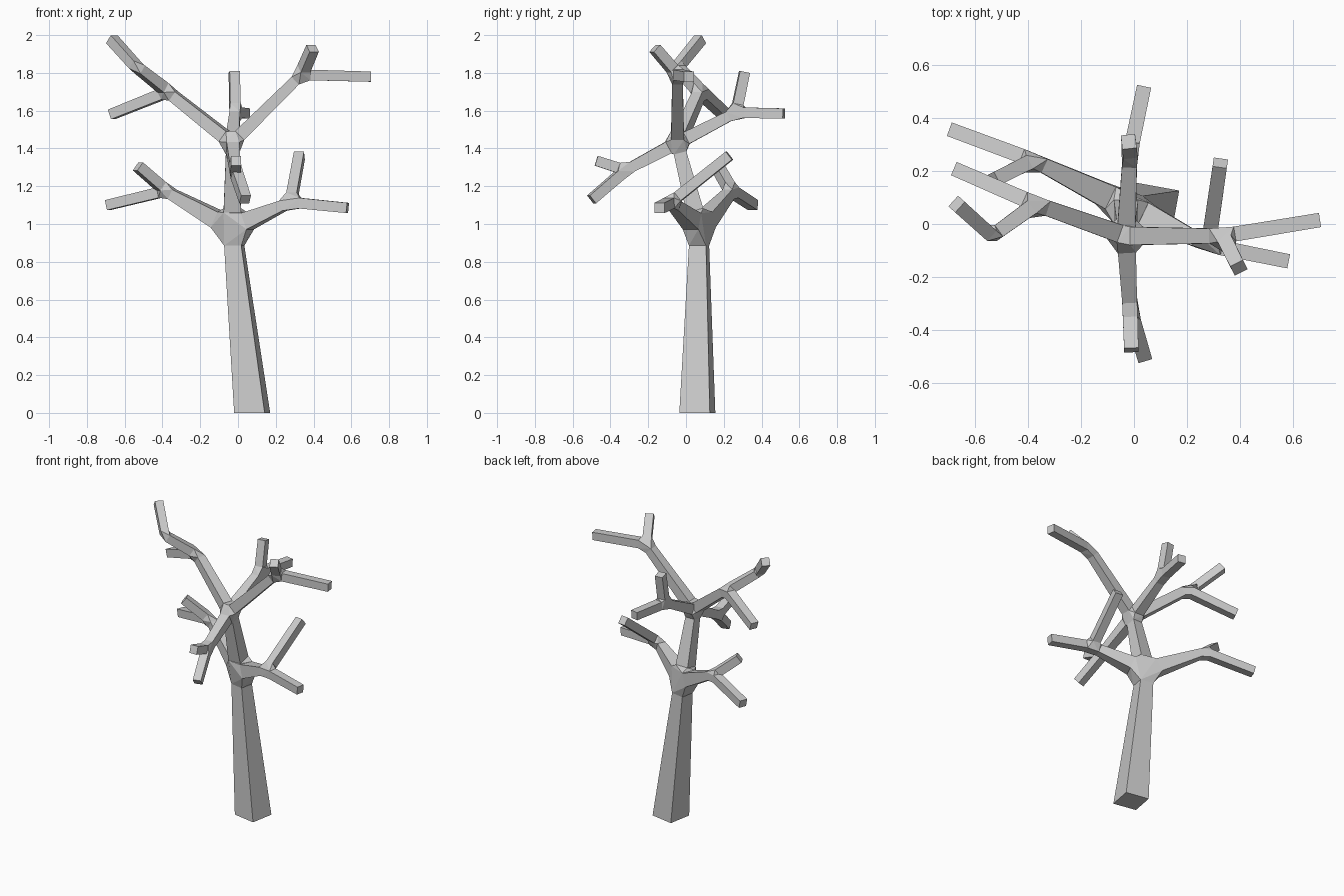
import bpy, bmesh
from mathutils import Vector, Matrix

if "Cube" in bpy.data.objects:
    bpy.data.objects.remove(bpy.data.objects["Cube"])

# Skeleton joints: position, half-thickness, distance of limb frames from the joint
J = {
    "root":  ((0.075, 0.06, 0.0), 0.082, 0),
    "low":   ((-0.03, 0.07, 0.98), 0.046, 0.095),
    "high":  ((-0.03, -0.045, 1.43), 0.034, 0.055),
    "lowL":  ((-0.38, 0.24, 1.175), 0.028, 0.04),
    "lowR":  ((0.28, -0.08, 1.115), 0.028, 0.05),
    "highL": ((-0.37, 0.075, 1.70), 0.029, 0.04),
    "bendL": ((-0.535, -0.045, 1.83), 0.026, 0.022),
    "highR": ((0.335, -0.045, 1.79), 0.028, 0.045),
    "back":  ((-0.015, 0.265, 1.59), 0.028, 0.045),
    "front": ((-0.015, -0.32, 1.285), 0.028, 0.04),
}
# Joint to joint limbs
limbs = [("root", "low"), ("low", "high"), ("low", "lowL"), ("low", "lowR"),
         ("high", "highL"), ("highL", "bendL"), ("high", "highR"),
         ("high", "back"), ("high", "front")]
# Twigs: parent joint and tip position
twigs = [("lowL", (-0.69, 0.355, 1.10)), ("lowL", (-0.53, 0.165, 1.305)),
         ("lowR", (0.58, -0.14, 1.085)), ("lowR", (0.325, 0.23, 1.362)),
         ("highL", (-0.67, 0.205, 1.58)), ("bendL", (-0.668, 0.075, 1.978)),
         ("highR", (0.70, 0.015, 1.78)), ("highR", (0.395, -0.165, 1.93)),
         ("back", (0.038, 0.518, 1.585)), ("back", (-0.02, 0.31, 1.805)),
         ("front", (-0.01, -0.475, 1.335)), ("front", (0.038, -0.50, 1.13))]
for i, (parent, tip) in enumerate(twigs):
    J[f"tip{i}"] = (tip, 0.027, 0)
    limbs.append((parent, f"tip{i}"))

bm = bmesh.new()
frames = {name: [] for name in J}
tubes = []


def frame(name, centre, side, up):
    """Square cross-section of a limb near a joint."""
    r = J[name][1]
    ring = [bm.verts.new(centre + side * r * a + up * r * b)
            for a, b in ((-1, -1), (1, -1), (1, 1), (-1, 1))]
    frames[name].append(ring)
    return ring


# Cross-sections at both ends of every limb
for a, b in limbs:
    pa, pb = Vector(J[a][0]), Vector(J[b][0])
    d = (pb - pa).normalized()
    if a == "root":
        rot = Matrix.Rotation(-0.18, 3, 'Z')
        side, up = rot @ Vector((1, 0, 0)), rot @ Vector((0, 1, 0))
    else:
        side = d.cross(Vector((0, 0, 1))).normalized()
        up = side.cross(d)
    tubes.append((frame(a, pa + d * J[a][2], side, up),
                  frame(b, pb - d * J[b][2], side, up)))

# Forks: hull around the cross-sections meeting at a joint, open where limbs attach
for name, rings in frames.items():
    if len(rings) < 2:
        bm.faces.new(rings[0])
        continue
    verts = [v for ring in rings for v in ring]
    res = bmesh.ops.convex_hull(bm, input=verts)
    faces = {g for g in res["geom"] if isinstance(g, bmesh.types.BMFace)}
    caps = [f for f in faces if any(set(f.verts) <= set(ring) for ring in rings)]
    bmesh.ops.delete(bm, geom=caps, context='FACES_ONLY')

# Limb sides
for r0, r1 in tubes:
    for i in range(4):
        j = (i + 1) % 4
        bm.faces.new((r0[i], r0[j], r1[j], r1[i]))

bmesh.ops.delete(bm, geom=[e for e in bm.edges if not e.link_faces], context='EDGES')
bmesh.ops.recalc_face_normals(bm, faces=bm.faces[:])
mesh = bpy.data.meshes.new("bare_tree")
bm.to_mesh(mesh)
bm.free()
bpy.context.collection.objects.link(bpy.data.objects.new("bare_tree", mesh))
